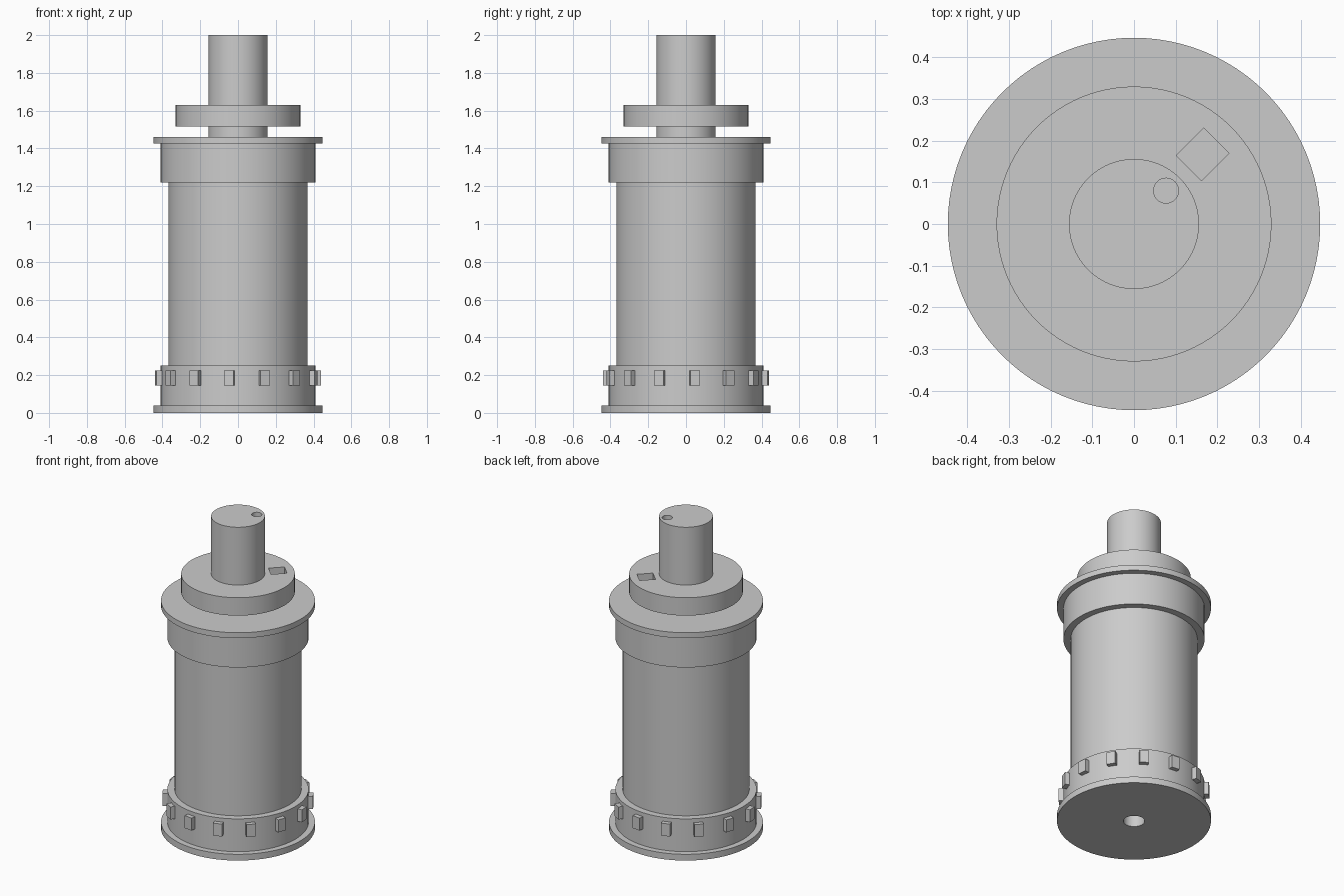
import bpy, math

if "Cube" in bpy.data.objects:
    bpy.data.objects.remove(bpy.data.objects["Cube"])

SEG = 96

def cylinder(name, r, z0, z1, x=0, y=0, seg=SEG):
    bpy.ops.mesh.primitive_cylinder_add(vertices=seg, radius=r, depth=z1 - z0,
                                        location=(x, y, (z0 + z1) / 2))
    ob = bpy.context.object
    ob.name = name
    return ob

def box(name, size, loc, angle):
    bpy.ops.mesh.primitive_cube_add(size=1, location=loc, rotation=(0, 0, angle))
    ob = bpy.context.object
    ob.name = name
    ob.scale = size
    bpy.ops.object.transform_apply(location=False, rotation=False, scale=True)
    return ob

def lathe(name, profile):
    # revolve an (r, z) profile that starts and ends on the axis
    verts = [(r * math.cos(2 * math.pi * i / SEG), r * math.sin(2 * math.pi * i / SEG), z)
             for r, z in profile for i in range(SEG)]
    n = len(profile)
    faces = [(k * SEG + i, k * SEG + (i + 1) % SEG, (k + 1) * SEG + (i + 1) % SEG, (k + 1) * SEG + i)
             for k in range(n - 1) for i in range(SEG)]
    faces += [tuple(reversed(range(SEG))), tuple(range((n - 1) * SEG, n * SEG))]
    me = bpy.data.meshes.new(name)
    me.from_pydata(verts, [], faces)
    ob = bpy.data.objects.new(name, me)
    bpy.context.collection.objects.link(ob)
    return ob

def cut(ob, cutter):
    mod = ob.modifiers.new("hole", 'BOOLEAN')
    mod.operation = 'DIFFERENCE'
    mod.solver = 'EXACT'
    mod.object = cutter
    bpy.context.view_layer.objects.active = ob
    bpy.ops.object.modifier_apply(modifier=mod.name)
    bpy.data.objects.remove(cutter)

def smooth(ob):
    bpy.ops.object.select_all(action='DESELECT')
    ob.select_set(True)
    bpy.context.view_layer.objects.active = ob
    bpy.ops.object.shade_smooth_by_angle(angle=math.radians(30))

# housing: flanges, rings and barrel, with a bore in the underside
housing = lathe("housing", [(0.447, 0), (0.447, 0.04), (0.41, 0.04), (0.41, 0.25),
                            (0.368, 0.25), (0.368, 1.22), (0.41, 1.22), (0.41, 1.425),
                            (0.447, 1.425), (0.447, 1.46)])
cut(housing, cylinder("bore_cutter", 0.062, -0.1, 0.2, seg=48))
smooth(housing)

# shaft with an off-centre pin hole on top
shaft = cylinder("shaft", 0.156, 1.46, 2.0)
cut(shaft, cylinder("pin_cutter", 0.03, 1.88, 2.1, 0.077, 0.08, 32))
smooth(shaft)

# collar with a square slot turned 45 degrees
collar = cylinder("collar", 0.33, 1.515, 1.63)
cut(collar, box("slot_cutter", (0.094, 0.086, 0.3), (0.165, 0.167, 1.57), math.radians(45)))
smooth(collar)

# ring of lugs around the lower ring
for i in range(14):
    a = math.radians(-45) + i * 2 * math.pi / 14
    box("lug", (0.05, 0.053, 0.08),
        (0.413 * math.cos(a), 0.413 * math.sin(a), 0.185), a)
